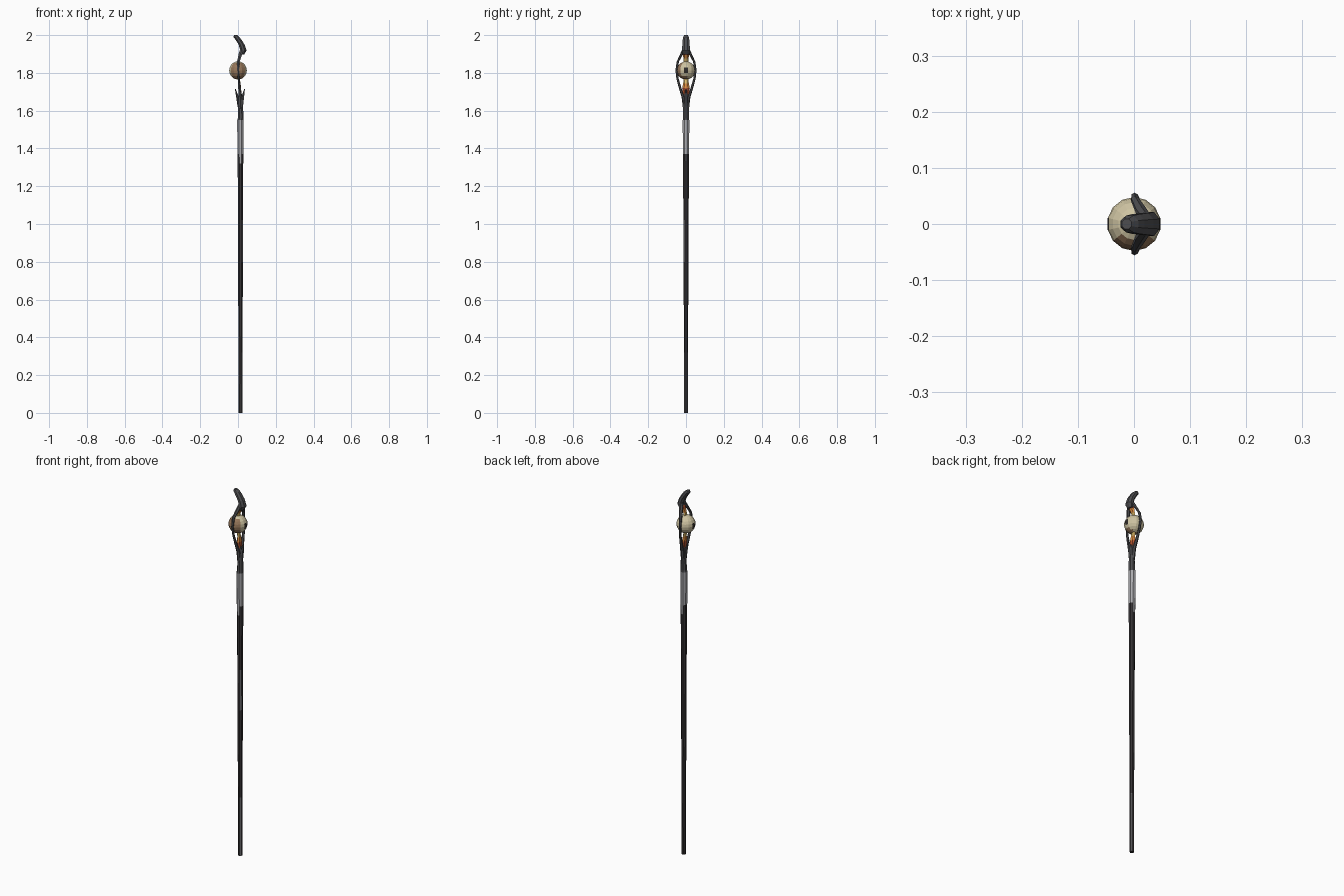
import bpy, bmesh, math
from mathutils import Vector

def mat(name, r, g, b):
    m = bpy.data.materials.new(name)
    m.diffuse_color = (r, g, b, 1)
    return m

WOOD = mat("charred_wood", 0.035, 0.032, 0.034)
IRON = mat("dark_iron", 0.075, 0.075, 0.08)
WORN = mat("worn_grey", 0.14, 0.14, 0.15)
SILVER = mat("pale_wrap", 0.40, 0.40, 0.42)
CREAM = mat("cream", 0.62, 0.55, 0.36)
BROWN = mat("brown", 0.30, 0.18, 0.10)
BLACK = mat("pupil_dark", 0.03, 0.025, 0.022)
RED = mat("ember_red", 0.45, 0.09, 0.03)
ORANGE = mat("ember_orange", 0.75, 0.27, 0.05)
YELLOW = mat("ember_yellow", 0.80, 0.55, 0.16)

def finish(bm, name, mats, rule=None):
    bmesh.ops.recalc_face_normals(bm, faces=bm.faces[:])
    for f in bm.faces:
        f.material_index = rule(f.calc_center_median(), f.normal) if rule else 0
    me = bpy.data.meshes.new(name)
    bm.to_mesh(me)
    bm.free()
    for m in mats:
        me.materials.append(m)
    ob = bpy.data.objects.new(name, me)
    bpy.context.collection.objects.link(ob)
    return ob

def loft(name, stations, sides, mats, rule=None, phase=0.5):
    """Skin horizontal rings given as (x, y, z, radius x, radius y)."""
    bm = bmesh.new()
    rings = []
    for x, y, z, rx, ry in stations:
        angs = [2 * math.pi * (i + phase) / sides for i in range(sides)]
        rings.append([bm.verts.new((x + rx * math.cos(a), y + ry * math.sin(a), z)) for a in angs])
    for a, b in zip(rings, rings[1:]):
        for i in range(sides):
            j = (i + 1) % sides
            bm.faces.new((a[i], a[j], b[j], b[i]))
    bm.faces.new(rings[0][::-1])
    bm.faces.new(rings[-1])
    return finish(bm, name, mats, rule)

# Shaft: dark wood with pale wrap near the top and worn streaks
def shaft_colour(c, n):
    if c.z > 1.55:
        return 1
    if c.z > 1.37:
        return 3
    if c.z > 1.32 and abs(n.y) > 0.7:
        return 3
    if c.z < 0.32 and n.x > 0.2 and abs(n.y) > 0.2:
        return 2
    if 0.80 < c.z < 1.02 and n.x > 0.2 and n.y < -0.5:
        return 2
    return 0

loft("shaft", [
    (0.013, 0, 0.00, 0.011, 0.011), (0.014, 0, 0.32, 0.011, 0.012),
    (0.013, 0, 0.60, 0.013, 0.013), (0.014, 0, 0.80, 0.014, 0.014),
    (0.013, 0, 1.02, 0.014, 0.015), (0.013, 0, 1.32, 0.016, 0.017),
    (0.013, 0, 1.37, 0.017, 0.018), (0.012, 0, 1.55, 0.018, 0.019),
    (0.014, 0, 1.56, 0.016, 0.017), (0.014, 0, 1.63, 0.014, 0.016),
    (0.012, 0, 1.67, 0.012, 0.016), (0.011, 0, 1.695, 0.008, 0.012)],
    8, [WOOD, IRON, WORN, SILVER], shaft_colour)

# Two bowed prongs around the orb
for side, label in ((-1, "front"), (1, "back")):
    path = [(0.013, 0.007, 1.61, 0.010, 0.009), (0.012, 0.015, 1.67, 0.010, 0.008),
            (0.008, 0.031, 1.72, 0.008, 0.007), (0.004, 0.045, 1.77, 0.006, 0.006),
            (0.001, 0.050, 1.815, 0.006, 0.006), (0.002, 0.043, 1.86, 0.008, 0.006),
            (0.013, 0.023, 1.90, 0.011, 0.008), (0.022, 0.010, 1.93, 0.010, 0.008)]
    loft(label + "_prong", [(x, side * y, z, rx, ry) for x, y, z, rx, ry in path], 6, [IRON])

# Curled hook at the tip
loft("hook", [
    (0.023, 0, 1.897, 0.010, 0.017), (0.029, 0, 1.918, 0.018, 0.023),
    (0.019, 0, 1.950, 0.017, 0.021), (0.003, 0, 1.975, 0.017, 0.019),
    (-0.008, 0, 1.990, 0.017, 0.016), (-0.013, 0, 2.000, 0.009, 0.010)],
    8, [IRON])

# Thorns at the fork
for x0, x1, label in ((0.006, -0.014, "left"), (0.020, 0.035, "right")):
    loft(label + "_thorn", [
        (x0, 0, 1.62, 0.008, 0.011), ((x0 + x1) / 2, 0, 1.68, 0.007, 0.009),
        (x1, 0, 1.715, 0.002, 0.003)], 5, [IRON])

# Glowing tendons holding the orb, shading from red to yellow
def ember(c, n):
    d = abs(c.z - 1.813)
    return 0 if d > 0.090 else 1 if d > 0.070 else 2

loft("lower_tendon", [
    (0.010, 0, 1.685, 0.009, 0.017), (0.009, 0, 1.720, 0.009, 0.020),
    (0.007, 0, 1.745, 0.007, 0.015), (0.004, 0, 1.775, 0.006, 0.012)],
    6, [RED, ORANGE, YELLOW], ember)
loft("upper_tendon", [
    (0.003, 0, 1.850, 0.006, 0.011), (0.006, 0, 1.875, 0.007, 0.013),
    (0.014, 0, 1.895, 0.009, 0.017), (0.021, 0, 1.912, 0.010, 0.019)],
    6, [RED, ORANGE, YELLOW], ember)

# Orb: cream with a brown front and dark pupils on both ends
CENTRE = Vector((0, 0, 1.813))

def orb_colour(c, n):
    d = (c - CENTRE).normalized()
    if abs(d.x) > 0.93:
        return 2
    if d.y < -0.45 or (d.z < -0.55 and d.y < 0.2):
        return 1
    return 0

bm = bmesh.new()
bmesh.ops.create_uvsphere(bm, u_segments=14, v_segments=10, radius=0.048)
bmesh.ops.translate(bm, verts=bm.verts[:], vec=CENTRE)
finish(bm, "orb", [CREAM, BROWN, BLACK], orb_colour)
